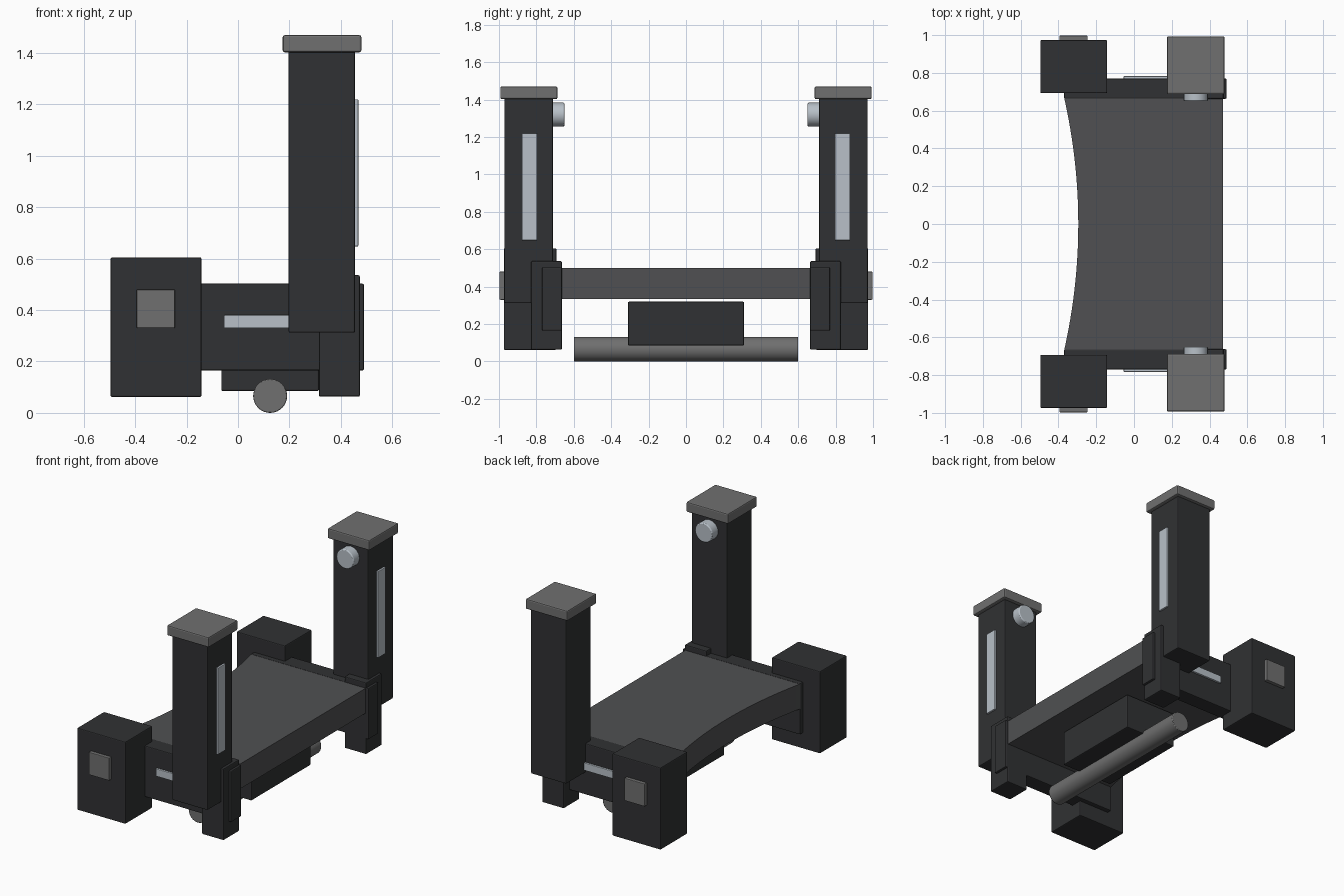
import bpy, bmesh, math

if "Cube" in bpy.data.objects:
    bpy.data.objects.remove(bpy.data.objects["Cube"])


def material(name, r, g, b):
    m = bpy.data.materials.new(name)
    m.diffuse_color = (r, g, b, 1)
    m.use_nodes = True
    m.node_tree.nodes["Principled BSDF"].inputs["Base Color"].default_value = m.diffuse_color
    return m


DARK = material("charcoal", 0.03, 0.031, 0.033)
DECK = material("deck_grey", 0.08, 0.081, 0.084)
GREY = material("mid_grey", 0.16, 0.16, 0.16)
LIGHT = material("pale_blue_grey", 0.48, 0.53, 0.58)


def finish(name, bm, mat, bevel=0.0):
    bmesh.ops.recalc_face_normals(bm, faces=bm.faces[:])
    mesh = bpy.data.meshes.new(name)
    bm.to_mesh(mesh)
    bm.free()
    mesh.materials.append(mat)
    ob = bpy.data.objects.new(name, mesh)
    bpy.context.collection.objects.link(ob)
    if bevel:
        mod = ob.modifiers.new("edge_bevel", 'BEVEL')
        mod.width = bevel
        mod.segments = 2
        mod.limit_method = 'ANGLE'
        mod.angle_limit = math.radians(40)
    return ob


def box(name, xs, ys, zs, mat, bevel=0.006):
    """Box from its x, y and z ranges."""
    bm = bmesh.new()
    bmesh.ops.create_cube(bm, size=1)
    for v in bm.verts:
        v.co = [(r[0] + r[1]) / 2 + c * abs(r[1] - r[0])
                for r, c in zip((xs, ys, zs), v.co)]
    return finish(name, bm, mat, bevel)


def rod(name, x, z, radius, ys, mat, sides, bevel):
    """Cylinder lying along y."""
    bm = bmesh.new()
    bmesh.ops.create_cone(bm, cap_ends=True, segments=sides, radius1=radius,
                          radius2=radius, depth=abs(ys[1] - ys[0]))
    for v in bm.verts:
        a, b, c = v.co
        v.co = (x + a, (ys[0] + ys[1]) / 2 + c, z + b)
    ob = finish(name, bm, mat, bevel)
    bpy.context.view_layer.objects.active = ob
    ob.select_set(True)
    bpy.ops.object.shade_smooth_by_angle(angle=math.radians(35))
    ob.select_set(False)
    return ob


# Deck slab with a concave edge
HALF, STEPS = 0.67, 32
bm = bmesh.new()
outline = [(0.47, -HALF), (0.47, HALF)]
for i in range(STEPS + 1):
    t = 1 - 2 * i / STEPS
    outline.append((-0.295 - 0.075 * t * t, HALF * t))
face = bm.faces.new([bm.verts.new((x, y, 0.335)) for x, y in outline])
top = bmesh.ops.extrude_face_region(bm, geom=[face])["geom"]
bmesh.ops.translate(bm, vec=(0, 0, 0.165),
                    verts=[g for g in top if isinstance(g, bmesh.types.BMVert)])
finish("deck", bm, DECK)

# Under-deck housing and roller
box("under_housing", (-0.065, 0.315), (-0.31, 0.31), (0.085, 0.32), DARK)
rod("roller", 0.125, 0.066, 0.066, (-0.6, 0.6), GREY, 32, 0.004)

# Side assemblies, mirrored across y
for side, s in (("left", 1), ("right", -1)):
    def part(name, xs, ys, zs, mat, bevel=0.006):
        box(f"{side}_{name}", xs, (ys[0] * s, ys[1] * s), zs, mat, bevel)

    part("side_rail", (-0.37, 0.49), (0.663, 0.77), (0.165, 0.503), DARK)
    part("rail_strip", (-0.055, 0.25), (0.76, 0.783), (0.33, 0.38), LIGHT, 0.003)
    part("end_block", (-0.496, -0.142), (0.693, 0.974), (0.062, 0.605), DARK)
    part("block_plate", (-0.395, -0.245), (0.965, 0.997), (0.33, 0.48), GREY, 0.004)
    part("leg", (0.315, 0.474), (0.663, 0.828), (0.063, 0.536), DARK)
    part("post", (0.197, 0.456), (0.711, 0.971), (0.312, 1.41), DARK)
    part("post_cap", (0.174, 0.48), (0.687, 0.993), (1.403, 1.47), GREY, 0.008)
    part("post_strip", (0.445, 0.468), (0.797, 0.877), (0.648, 1.22), LIGHT, 0.003)
    rod(f"{side}_knob", 0.327, 1.32, 0.064, (0.65 * s, 0.72 * s), LIGHT, 24, 0.006)
